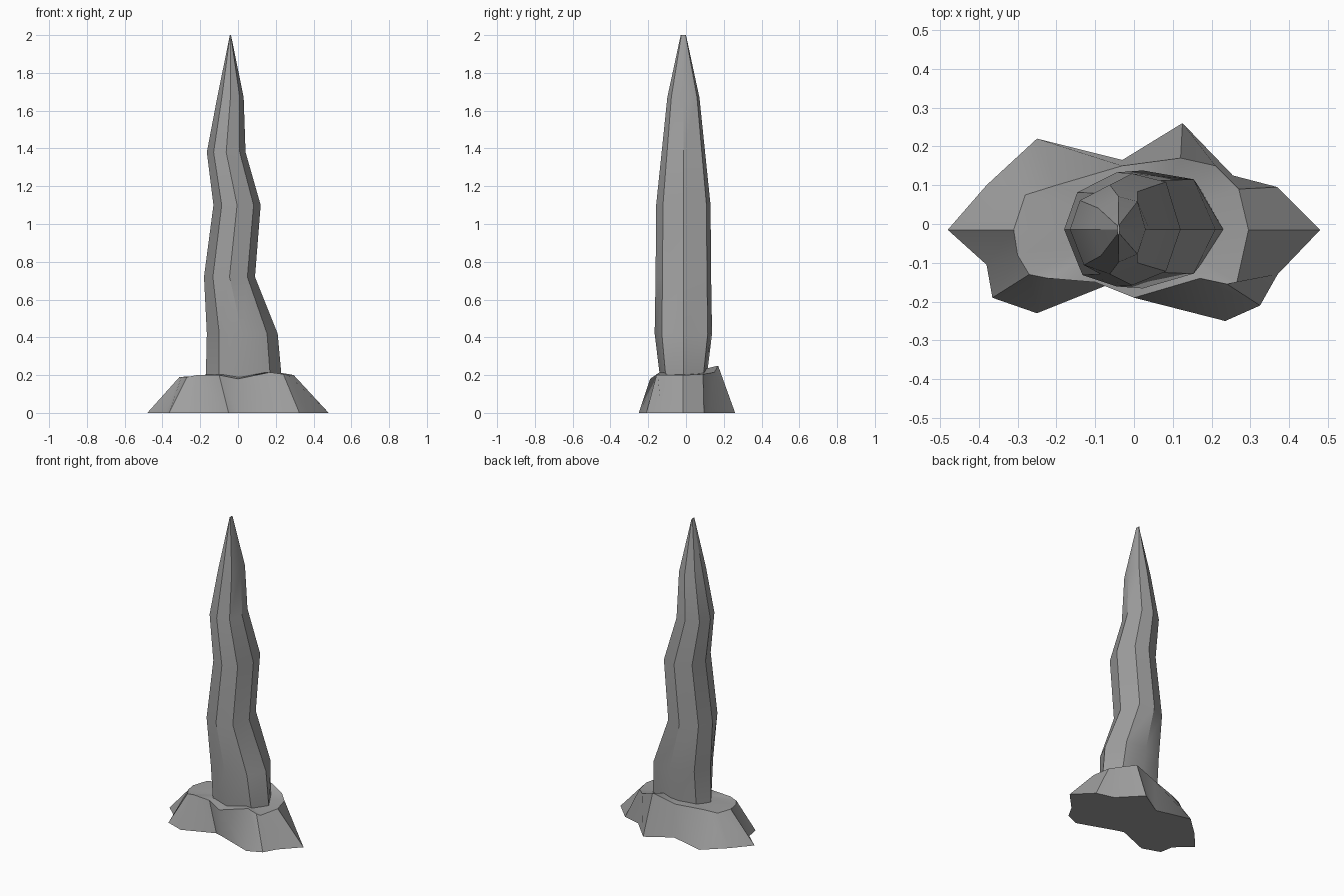
import bpy, bmesh, math
from mathutils import Vector

cube = bpy.data.objects.get("Cube")
if cube:
    bpy.data.objects.remove(cube, do_unlink=True)

stone = bpy.data.materials.new("grey stone")
stone.use_nodes = True
grey = (0.35, 0.35, 0.35, 1)
stone.diffuse_color = grey
stone.node_tree.nodes["Principled BSDF"].inputs["Base Color"].default_value = grey


def loft(name, loops, cap_peak=None, angle=30):
    """Skin a stack of equal-length point loops, closing both ends."""
    bm = bmesh.new()
    rings = [[bm.verts.new(p) for p in loop] for loop in loops]
    count = len(rings[0])
    for low, high in zip(rings, rings[1:]):
        for i in range(count):
            j = (i + 1) % count
            bm.faces.new((low[i], low[j], high[j], high[i]))
    bm.faces.new(rings[0])
    if cap_peak:
        peak = bm.verts.new(cap_peak)
        for i in range(count):
            bm.faces.new((rings[-1][i], rings[-1][(i + 1) % count], peak))
    else:
        bm.faces.new(rings[-1])
    bmesh.ops.recalc_face_normals(bm, faces=bm.faces[:])
    mesh = bpy.data.meshes.new(name)
    bm.to_mesh(mesh)
    bm.free()
    mesh.materials.append(stone)
    obj = bpy.data.objects.new(name, mesh)
    bpy.context.collection.objects.link(obj)
    bpy.ops.object.select_all(action="DESELECT")
    obj.select_set(True)
    bpy.context.view_layer.objects.active = obj
    bpy.ops.object.shade_smooth_by_angle(angle=math.radians(angle))
    return obj


# Crooked spire: an irregular eight-sided section swept up a wavering line
section = [(1, 0), (0.7, 0.85), (0, 1), (-0.75, 0.65),
           (-1, 0), (-0.65, -0.8), (0, -1), (0.7, -0.75)]
# height, left edge, right edge, half depth
levels = [(0.02, -0.17, 0.23, 0.12), (0.2, -0.17, 0.23, 0.125),
          (0.42, -0.165, 0.21, 0.152), (0.72, -0.18, 0.09, 0.147),
          (1.1, -0.13, 0.12, 0.144), (1.38, -0.165, 0.04, 0.115),
          (1.67, -0.11, 0.03, 0.085), (2, -0.043, -0.037, 0.014)]
spire_loops = []
for z, left, right, depth in levels:
    middle, half = (left + right) / 2, (right - left) / 2
    spire_loops.append([Vector((middle + half * u, depth * v - 0.014, z))
                        for u, v in section])
loft("spire", spire_loops, angle=32)

# Rocky foot: each entry is a ground point and the rim point above it
foot = [
    ((-0.48, -0.015), (-0.31, -0.015, 0.19)),
    ((-0.38, 0.1), (-0.28, 0.075, 0.19)),
    ((-0.25, 0.22), (-0.2, 0.1, 0.2)),
    ((-0.03, 0.165), (-0.03, 0.15, 0.21)),
    ((0.125, 0.26), (0.12, 0.17, 0.25)),
    ((0.255, 0.125), (0.21, 0.15, 0.215)),
    ((0.37, 0.095), (0.27, 0.09, 0.205)),
    ((0.48, -0.015), (0.295, -0.015, 0.2)),
    ((0.37, -0.13), (0.265, -0.15, 0.2)),
    ((0.325, -0.21), (0.24, -0.155, 0.205)),
    ((0.235, -0.25), (0.17, -0.14, 0.215)),
    ((0, -0.165), (0, -0.19, 0.18)),
    ((-0.05, -0.15), (-0.1, -0.15, 0.2)),
    ((-0.25, -0.23), (-0.22, -0.14, 0.2)),
    ((-0.365, -0.19), (-0.27, -0.13, 0.19)),
    ((-0.38, -0.105), (-0.3, -0.08, 0.19)),
]
ground = [(x, y, 0) for (x, y), rim in foot]
rim = [top for base, top in foot]
loft("rock_foot", [ground, rim], cap_peak=(0.02, 0, 0.21), angle=35)
